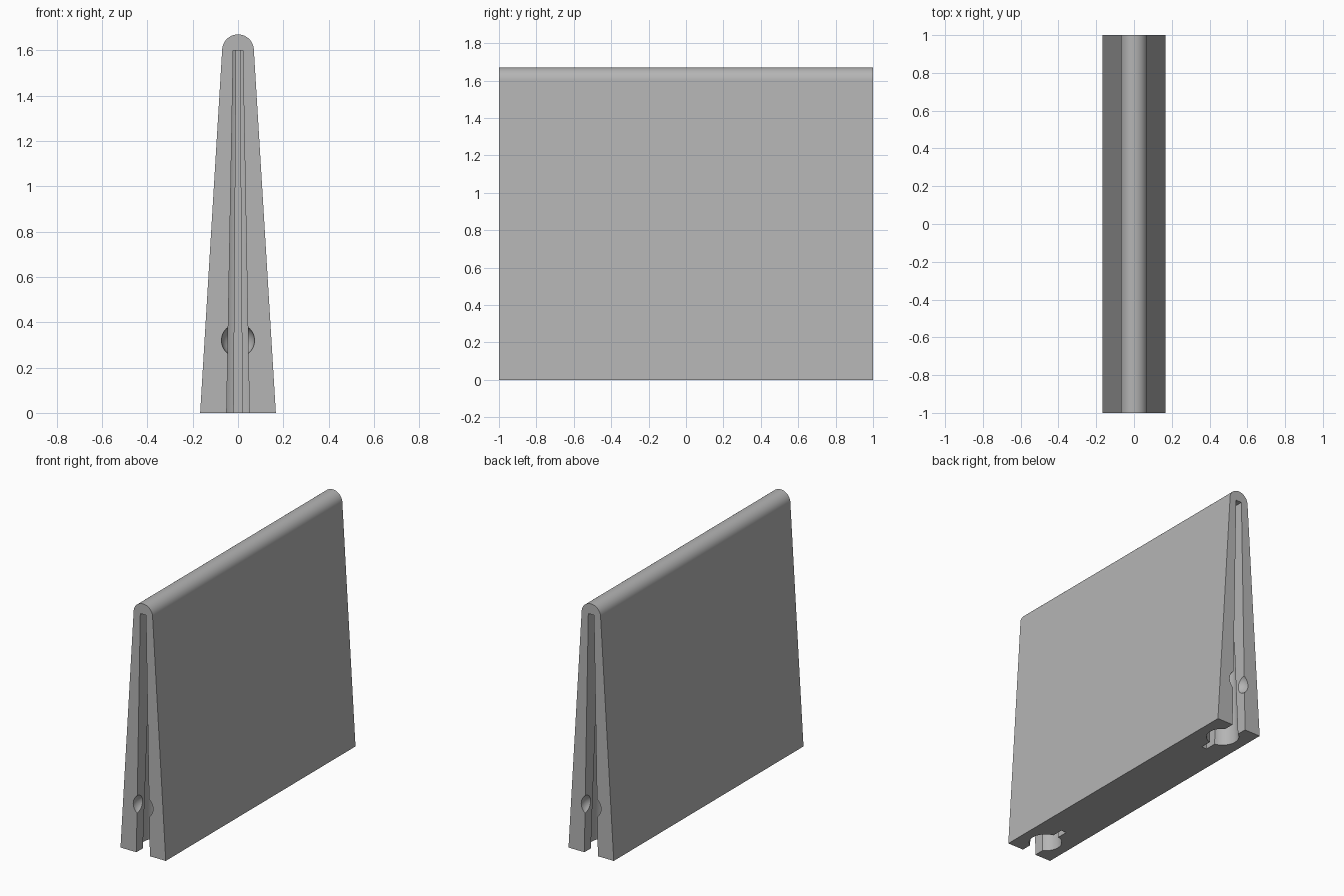
import bpy, bmesh, math

cube = bpy.data.objects.get("Cube")
if cube:
    bpy.data.objects.remove(cube, do_unlink=True)

GREY = (0.46, 0.46, 0.46, 1)
grey = bpy.data.materials.new("plain grey")
grey.use_nodes = True
grey.diffuse_color = GREY
grey.node_tree.nodes["Principled BSDF"].inputs["Base Color"].default_value = GREY

SHOULDER = 1.6             # height where the rounded ridge starts
BASE, RIDGE = 0.167, 0.07  # half widths


def loft(name, lower, upper):
    """Closed solid between two matching point loops."""
    bm = bmesh.new()
    a = [bm.verts.new(p) for p in lower]
    b = [bm.verts.new(p) for p in upper]
    bm.faces.new(a)
    bm.faces.new(b)
    n = len(a)
    for i in range(n):
        j = (i + 1) % n
        bm.faces.new((a[i], a[j], b[j], b[i]))
    bmesh.ops.recalc_face_normals(bm, faces=bm.faces)
    mesh = bpy.data.meshes.new(name)
    bm.to_mesh(mesh)
    bm.free()
    mesh.materials.append(grey)
    obj = bpy.data.objects.new(name, mesh)
    bpy.context.collection.objects.link(obj)
    return obj


def keyhole(z, end):
    """Slot, round bore and narrow slit, tapering with the wedge."""
    s = 1 - (1 - RIDGE / BASE) * z / SHOULDER
    slot, bore, slit, centre = 0.05 * s, 0.1 * s, 0.019 * s, 0.155
    start, stop = math.pi - math.asin(0.5), math.asin(0.19)
    half = [(slot, -0.1)]
    for i in range(25):
        t = start + (stop - start) * i / 24
        half.append((bore * math.sin(t), centre + bore * math.cos(t)))
    half.append((slit, 0.33))
    outline = half + [(-x, d) for x, d in reversed(half)]
    return [(x, end * (1 - d), z) for x, d in outline]


# Wedge body with a rounded ridge
profile = [(-BASE, 0), (BASE, 0)]
for i in range(33):
    t = math.pi * i / 32
    profile.append((RIDGE * math.cos(t), SHOULDER + RIDGE * math.sin(t)))
body = loft("wedge_body",
            [(x, -1, z) for x, z in profile],
            [(x, 1, z) for x, z in profile])

# Slots and ball sockets at both ends
cutters = []
for end in (-1, 1):
    cutters.append(loft("slot_cutter", keyhole(-0.1, end), keyhole(SHOULDER, end)))
    bpy.ops.mesh.primitive_uv_sphere_add(segments=48, ring_count=24, radius=0.073,
                                         location=(0, end, 0.32))
    socket = bpy.context.object
    socket.name = "socket_cutter"
    socket.data.materials.append(grey)
    cutters.append(socket)

bpy.ops.object.select_all(action='DESELECT')
body.select_set(True)
bpy.context.view_layer.objects.active = body
for cutter in cutters:
    cutter.hide_render = True
    cut = body.modifiers.new("cut", 'BOOLEAN')
    cut.operation = 'DIFFERENCE'
    cut.solver = 'EXACT'
    cut.object = cutter
    bpy.ops.object.modifier_apply(modifier=cut.name)
for cutter in cutters:
    bpy.data.objects.remove(cutter, do_unlink=True)

bpy.ops.object.shade_smooth_by_angle(angle=math.radians(30))
